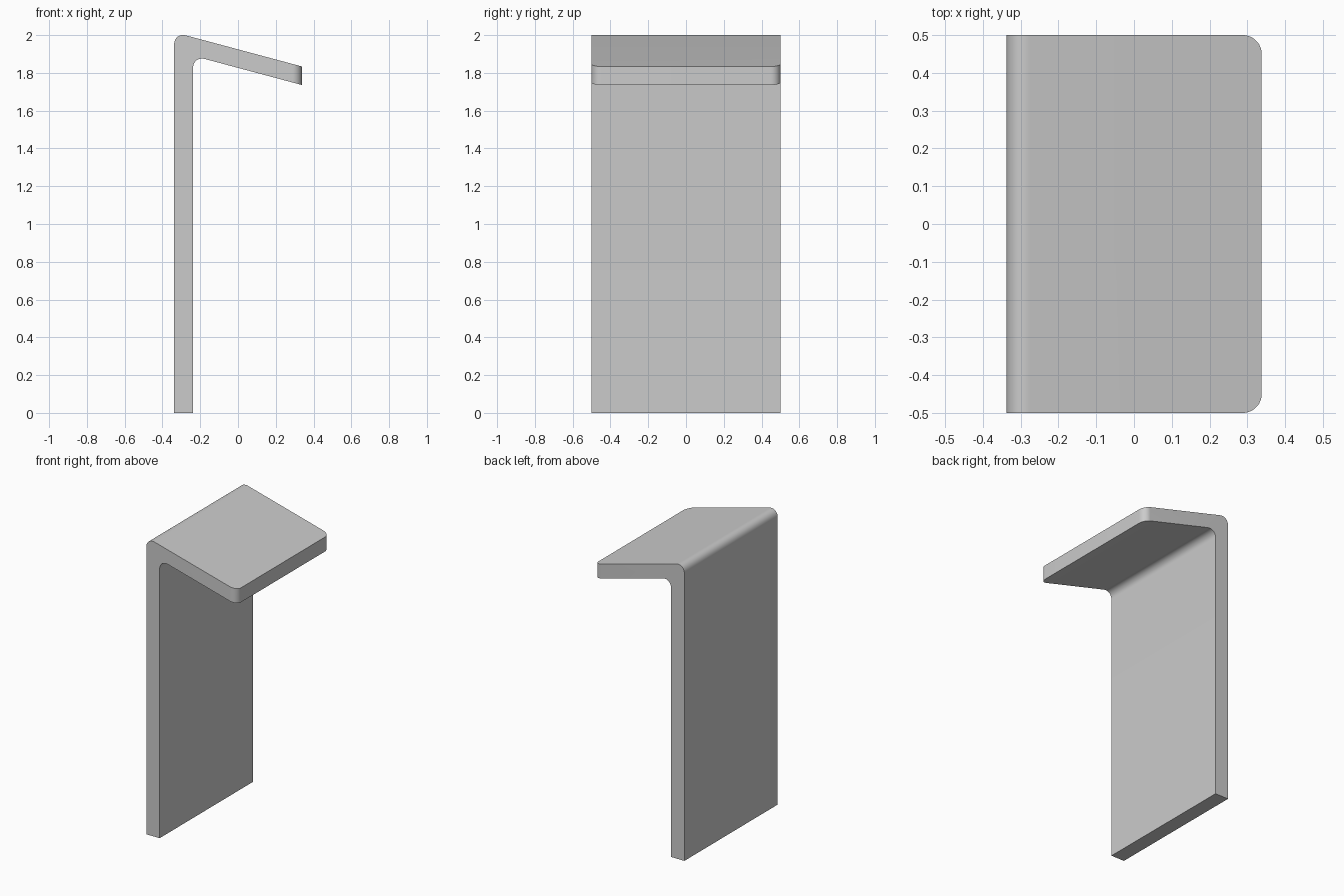
import bpy, bmesh, math

if "Cube" in bpy.data.objects:
    bpy.data.objects.remove(bpy.data.objects["Cube"])

HALF_X, HALF_Y, WALL, R = 0.338, 0.5, 0.1, 0.05
SLOPE = math.tan(math.radians(15))
SETBACK = R / math.tan(math.radians(37.5))   # tangent length of bend fillets
TOP = 2.0 + SETBACK - R                      # sharp outer corner height


def top_z(x):
    return TOP - (x + HALF_X) * SLOPE


# Side profile: upright wall with a downward sloping shelf
inner = -HALF_X + WALL
profile = [(-HALF_X, 0), (inner, 0), (inner, top_z(inner) - 0.098),
           (HALF_X, top_z(HALF_X) - 0.098), (HALF_X, top_z(HALF_X)), (-HALF_X, TOP)]

bm = bmesh.new()
face = bm.faces.new([bm.verts.new((x, -HALF_Y, z)) for x, z in profile])
ext = bmesh.ops.extrude_face_region(bm, geom=[face])
bmesh.ops.translate(bm, vec=(0, 2 * HALF_Y, 0),
                    verts=[v for v in ext["geom"] if isinstance(v, bmesh.types.BMVert)])
bmesh.ops.recalc_face_normals(bm, faces=bm.faces)


def round_edges(test, offset):
    edges = [e for e in bm.edges if all(test(v.co) for v in e.verts)
             and abs(e.calc_length()) > 0.01]
    bmesh.ops.bevel(bm, geom=edges, offset=offset, offset_type='OFFSET',
                    segments=12, profile=0.5, affect='EDGES')


# Rounded tip corners, then the outer and inner bend
for side in (-1, 1):
    round_edges(lambda c: c.x > HALF_X - 1e-4 and c.y * side > HALF_Y - 1e-4, R)
round_edges(lambda c: c.x < -HALF_X + 1e-4 and c.z > TOP - 1e-4, SETBACK)
round_edges(lambda c: abs(c.x - inner) < 1e-4 and c.z > 1, SETBACK)

mesh = bpy.data.meshes.new("bent_panel")
bm.to_mesh(mesh)
bm.free()
panel = bpy.data.objects.new("bent_panel", mesh)
bpy.context.collection.objects.link(panel)
bpy.context.view_layer.objects.active = panel
panel.select_set(True)
bpy.ops.object.shade_smooth_by_angle(angle=math.radians(30))
